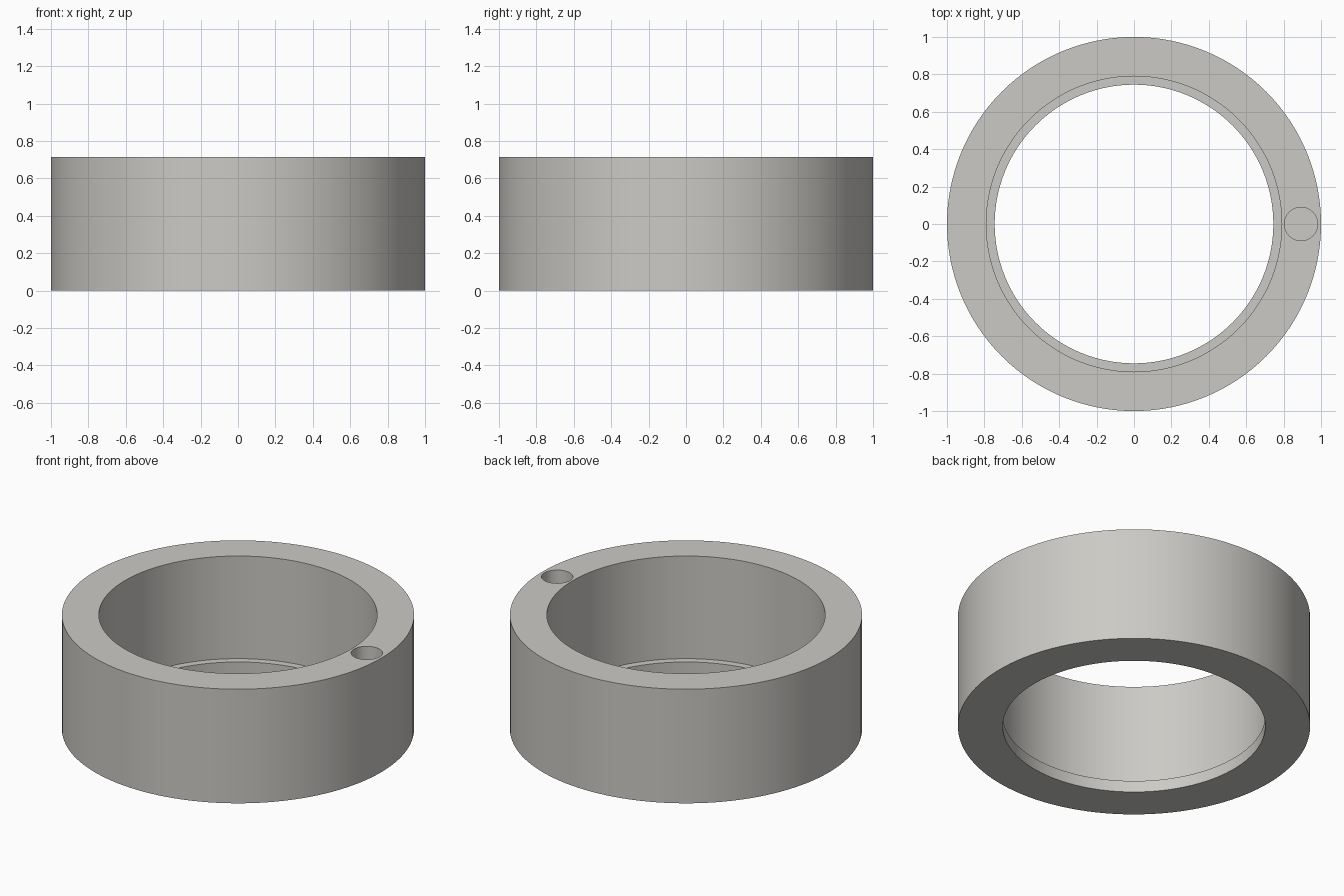
import bpy, bmesh, math

if "Cube" in bpy.data.objects:
    bpy.data.objects.remove(bpy.data.objects["Cube"])

OUTER, INNER, LIP = 1.0, 0.79, 0.745
HEIGHT, LIP_HEIGHT = 0.715, 0.072
HOLE_X, HOLE_R, HOLE_FLOOR = 0.893, 0.089, 0.36
SEGMENTS = 128

grey = bpy.data.materials.new("warm light grey")
grey.diffuse_color = (0.60, 0.59, 0.56, 1)
grey.use_nodes = True
grey.node_tree.nodes["Principled BSDF"].inputs["Base Color"].default_value = grey.diffuse_color


def lathe(name, profile):
    """Revolve a closed (radius, height) profile around z."""
    bm = bmesh.new()
    rings = []
    for i in range(SEGMENTS):
        a = 2 * math.pi * i / SEGMENTS
        rings.append([bm.verts.new((r * math.cos(a), r * math.sin(a), z)) for r, z in profile])
    n = len(profile)
    for i in range(SEGMENTS):
        a, b = rings[i], rings[(i + 1) % SEGMENTS]
        for j in range(n):
            k = (j + 1) % n
            bm.faces.new((a[j], b[j], b[k], a[k]))
    bmesh.ops.recalc_face_normals(bm, faces=bm.faces)
    mesh = bpy.data.meshes.new(name)
    bm.to_mesh(mesh)
    bm.free()
    obj = bpy.data.objects.new(name, mesh)
    bpy.context.collection.objects.link(obj)
    mesh.materials.append(grey)
    return obj


# Ring body with a narrow inner ledge at the bottom
ring = lathe("ring_body", [
    (OUTER, 0), (OUTER, HEIGHT), (INNER, HEIGHT),
    (INNER, LIP_HEIGHT), (LIP, LIP_HEIGHT), (LIP, 0)])

# Blind round hole in the top rim
top = HEIGHT + 0.1
bpy.ops.mesh.primitive_cylinder_add(
    vertices=48, radius=HOLE_R, depth=top - HOLE_FLOOR,
    location=(HOLE_X, 0, (top + HOLE_FLOOR) / 2))
cutter = bpy.context.object
cutter.name = "pin_hole_cutter"
cutter.data.materials.append(grey)

bpy.context.view_layer.objects.active = ring
cut = ring.modifiers.new("pin hole", 'BOOLEAN')
cut.operation = 'DIFFERENCE'
cut.solver = 'EXACT'
cut.object = cutter
bpy.ops.object.modifier_apply(modifier=cut.name)
bpy.data.objects.remove(cutter, do_unlink=True)

# Smooth walls, crisp rims
bpy.ops.object.select_all(action='DESELECT')
ring.select_set(True)
bpy.ops.object.shade_smooth_by_angle(angle=math.radians(30))
